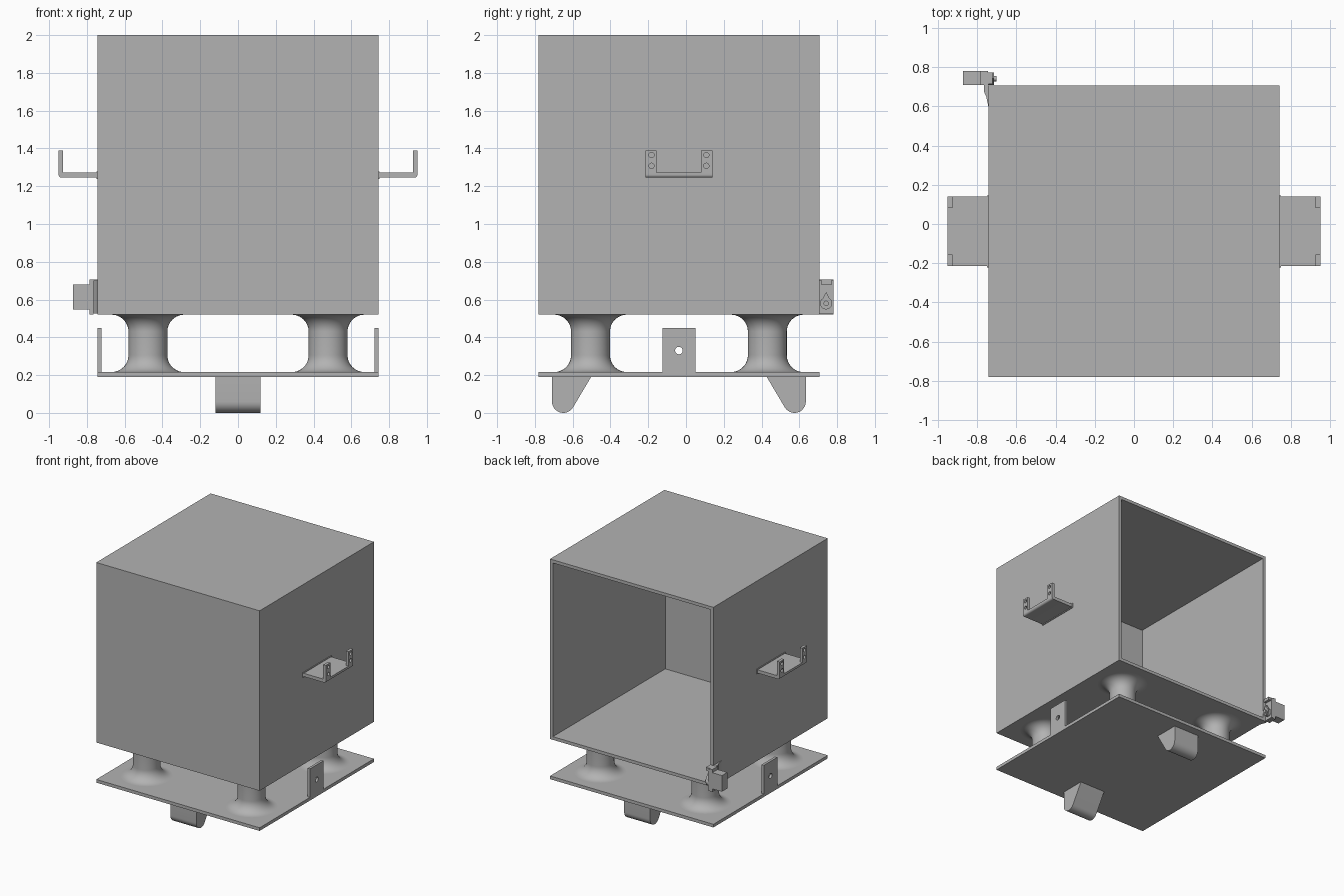
import bpy, bmesh
from math import pi, sin, cos, radians
from mathutils import Vector

if "Cube" in bpy.data.objects:
    bpy.data.objects.remove(bpy.data.objects["Cube"])

grey = bpy.data.materials.new("plain grey")
grey.use_nodes = True
colour = (0.45, 0.45, 0.45, 1)
grey.diffuse_color = colour
grey.node_tree.nodes["Principled BSDF"].inputs["Base Color"].default_value = colour

MID_Y = -0.0375   # centre of the cabinet in depth
HALF = 0.743      # half width of the cabinet
WALL = 0.026


def finish(name, bm, smooth=False):
    bmesh.ops.recalc_face_normals(bm, faces=bm.faces)
    mesh = bpy.data.meshes.new(name)
    bm.to_mesh(mesh)
    bm.free()
    mesh.materials.append(grey)
    obj = bpy.data.objects.new(name, mesh)
    bpy.context.collection.objects.link(obj)
    if smooth:
        bpy.ops.object.select_all(action='DESELECT')
        obj.select_set(True)
        bpy.context.view_layer.objects.active = obj
        bpy.ops.object.shade_smooth_by_angle(angle=radians(35))
    return obj


def prism(name, points, axis, lo, hi, smooth=False):
    """Extrude a 2D outline along an axis; outline uses the other two axes in order."""
    bm = bmesh.new()
    verts = []
    for p in points:
        co = list(p)
        co.insert(axis, lo)
        verts.append(bm.verts.new(co))
    face = bm.faces.new(verts)
    new = bmesh.ops.extrude_face_region(bm, geom=[face])["geom"]
    shift = Vector((0, 0, 0))
    shift[axis] = hi - lo
    bmesh.ops.translate(bm, vec=shift, verts=[v for v in new if isinstance(v, bmesh.types.BMVert)])
    return finish(name, bm, smooth)


def box(name, x, y, z):
    return prism(name, [(x[0], y[0]), (x[1], y[0]), (x[1], y[1]), (x[0], y[1])], 2, *z)


def arc(cx, cy, r, a0, a1, n=12):
    angles = [radians(a0 + (a1 - a0) * i / n) for i in range(n + 1)]
    return [(cx + r * cos(a), cy + r * sin(a)) for a in angles]


def rod(name, y, z, r, x0, x1, n=24):
    return prism(name, arc(y, z, r, 0, 360, n)[:-1], 0, x0, x1, True)


def drill(obj, holes, r):
    """Cut round holes along x at the given (y, z) places."""
    xs = [v.co.x for v in obj.data.vertices]
    for y, z in holes:
        cutter = rod("drill", y, z, r, min(xs) - 0.05, max(xs) + 0.05)
        cutter.hide_render = True
        mod = obj.modifiers.new("hole", 'BOOLEAN')
        mod.operation, mod.object, mod.solver = 'DIFFERENCE', cutter, 'EXACT'
        bpy.context.view_layer.objects.active = obj
        bpy.ops.object.modifier_apply(modifier=mod.name)
        bpy.data.objects.remove(cutter)


def span(a, b, side):
    return sorted((a * side, b * side))


# Cabinet shell, open at the back
bm = bmesh.new()
bmesh.ops.create_cube(bm, size=1)
bmesh.ops.scale(bm, vec=(2 * HALF, 2 * HALF, 1.48), verts=bm.verts)
bmesh.ops.translate(bm, vec=(0, MID_Y, 1.26), verts=bm.verts)
bmesh.ops.delete(bm, geom=[f for f in bm.faces if f.normal.y > 0.9], context='FACES')
cabinet = finish("cabinet", bm)
solid = cabinet.modifiers.new("walls", 'SOLIDIFY')
solid.thickness, solid.offset, solid.use_even_offset = WALL, -1, True

# Base plate
box("base_plate", (-HALF, HALF), (MID_Y - HALF, MID_Y + HALF), (0.19, 0.216))

# Four flared pillars, spun from a filleted profile
LOW, HIGH, CORE, FLARE = 0.216, 0.52, 0.103, 0.09
profile = arc(CORE + FLARE, LOW + FLARE, FLARE, 270, 180) + arc(CORE + FLARE, HIGH - FLARE, FLARE, 180, 90)
for sx, side in ((1, "left"), (-1, "right")):
    for sy, end in ((-1, "front"), (1, "back")):
        bm = bmesh.new()
        centre = Vector((sx * 0.477, MID_Y + sy * 0.468, 0))
        verts = [bm.verts.new(centre + Vector((r, 0, z))) for r, z in profile]
        edges = [bm.edges.new(pair) for pair in zip(verts, verts[1:])]
        bmesh.ops.spin(bm, geom=verts + edges, cent=centre, axis=(0, 0, 1), angle=2 * pi, steps=40)
        bmesh.ops.remove_doubles(bm, verts=bm.verts, dist=0.0005)
        finish(f"{end}_{side}_pillar", bm, True)

# Two wedge feet with rounded tips
for sy, end in ((-1, "front"), (1, "back")):
    outline = [(0.672, 0.19)] + arc(0.612, 0.06, 0.06, 0, -150) + [(0.465, 0.19)]
    prism(f"{end}_foot", [(MID_Y + sy * y, z) for y, z in outline], 0, -0.118, 0.118, True)

for s, side in ((1, "left"), (-1, "right")):
    # Drilled tab standing on the base plate
    tab = box(f"{side}_base_tab", span(0.722, HALF, s), (MID_Y - 0.088, MID_Y + 0.088), (0.21, 0.45))
    drill(tab, [(MID_Y, 0.33)], 0.02)

    # Side bracket: shelf with a rounded outer edge and two drilled lugs
    shelf = [(HALF - 0.005, 1.245)] + arc(0.934, 1.261, 0.016, -90, 0, 6) + [(0.95, 1.272), (HALF - 0.005, 1.272)]
    prism(f"{side}_bracket_shelf", [(s * x, z) for x, z in shelf], 1, MID_Y - 0.178, MID_Y + 0.178, True)
    box(f"{side}_bracket_collar", span(HALF, HALF + 0.006, s), (MID_Y - 0.184, MID_Y + 0.184), (1.239, 1.278))
    for sy, end in ((-1, "front"), (1, "back")):
        ys = sorted((MID_Y + sy * 0.118, MID_Y + sy * 0.178))
        lug = box(f"{side}_bracket_{end}_lug", span(0.926, 0.95, s), ys, (1.265, 1.39))
        drill(lug, [(MID_Y + sy * 0.145, 1.365), (MID_Y + sy * 0.145, 1.308)], 0.014)

# Latch motor on the back right corner: curved mount, plate, motor, arm and shaft
mount = [(-HALF, 0.60)] + arc(-0.70, 0.69, 0.066, 215, 180, 6) + [(-0.766, 0.78), (-0.745, 0.78), (-HALF, 0.70)]
prism("latch_mount", mount, 2, 0.525, 0.7, True)
box("latch_plate", (-0.785, -0.764), (0.708, 0.78), (0.52, 0.705))
box("latch_top_lip", (-0.764, -0.722), (0.715, 0.772), (0.68, 0.705))
box("latch_motor", (-0.873, -0.785), (0.71, 0.78), (0.547, 0.68))
rod("latch_hub", 0.742, 0.58, 0.032, -0.764, -0.722)
prism("latch_arm", [(0.71, 0.58), (0.742, 0.545), (0.774, 0.58), (0.742, 0.64)], 0, -0.735, -0.715)
rod("latch_shaft", 0.742, 0.58, 0.014, -0.735, -0.702)
